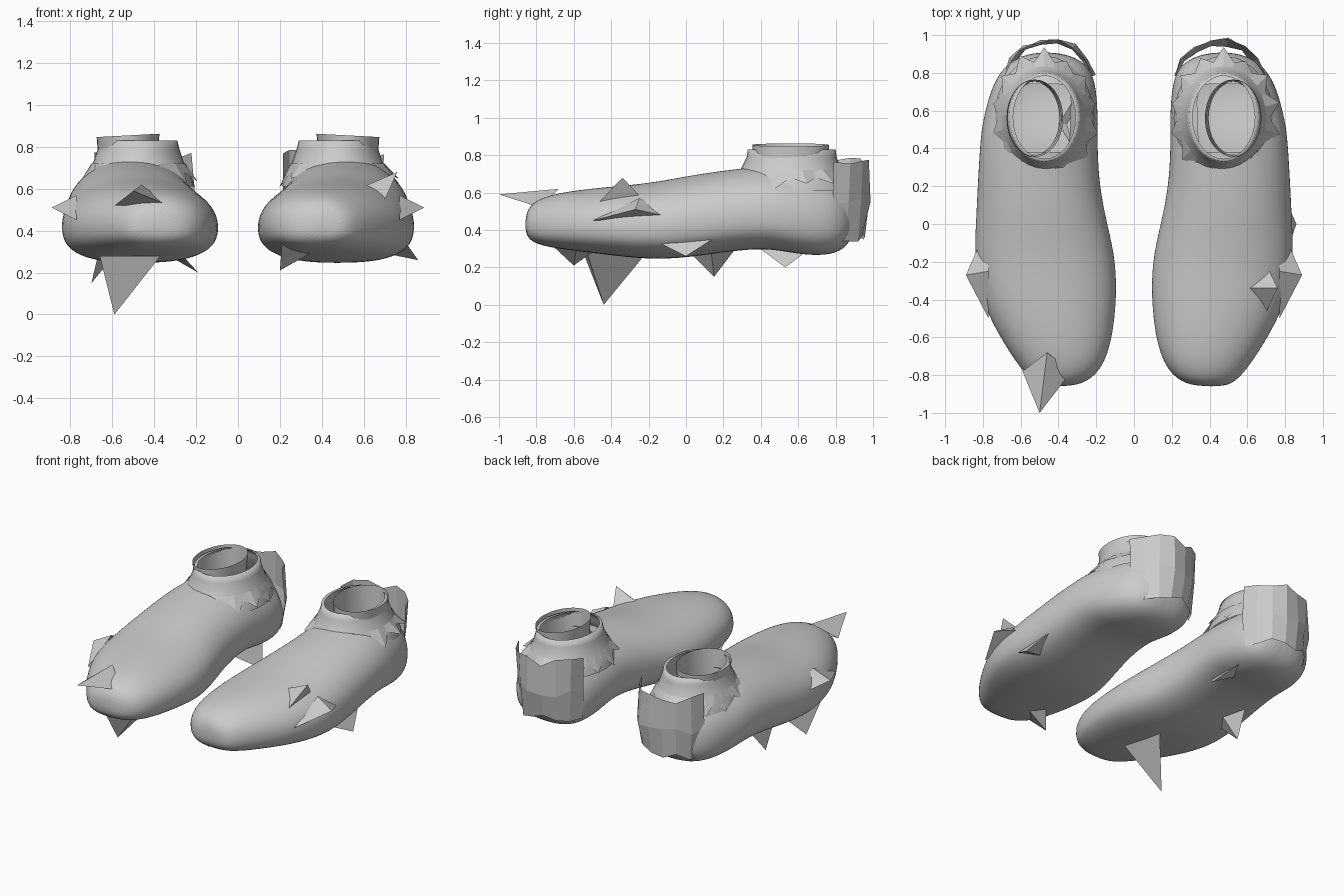
import bpy, bmesh, math, random
from mathutils import Vector

if "Cube" in bpy.data.objects:
    bpy.data.objects.remove(bpy.data.objects["Cube"])
random.seed(4)

grey = bpy.data.materials.new("plain grey")
grey.use_nodes = True
colour = (0.6, 0.6, 0.6, 1)
grey.diffuse_color = colour
grey.node_tree.nodes["Principled BSDF"].inputs["Base Color"].default_value = colour


def finish(bm, name, smooth=True, subdivide=0):
    """Turn a bmesh into a named grey object."""
    bmesh.ops.recalc_face_normals(bm, faces=bm.faces)
    mesh = bpy.data.meshes.new(name)
    bm.to_mesh(mesh)
    bm.free()
    mesh.materials.append(grey)
    for polygon in mesh.polygons:
        polygon.use_smooth = smooth
    obj = bpy.data.objects.new(name, mesh)
    bpy.context.collection.objects.link(obj)
    if subdivide:
        modifier = obj.modifiers.new("smooth_form", "SUBSURF")
        modifier.levels = modifier.render_levels = subdivide
    return obj


def loft(rows, closed=True, caps=False):
    """Bridge successive rows of points with quads."""
    bm = bmesh.new()
    rings = [[bm.verts.new(p) for p in row] for row in rows]
    for a, b in zip(rings, rings[1:]):
        count = len(a)
        for i in range(count if closed else count - 1):
            j = (i + 1) % count
            bm.faces.new((a[i], a[j], b[j], b[i]))
    if caps:
        bm.faces.new(rings[0])
        bm.faces.new(rings[-1])
    return bm


def ellipse(cx, cy, rx, ry, z, tilt=0.0, count=32):
    steps = [math.tau * i / count for i in range(count)]
    return [(cx + rx * math.cos(t), cy + ry * math.sin(t), z - tilt * math.cos(t))
            for t in steps]


def section(side, y, inner, outer, bottom, top):
    """Rounded cross-section of the shoe, flatter below than above."""
    cx, rx = (inner + outer) / 2, (outer - inner) / 2
    middle = bottom + (top - bottom) * 0.42
    points = []
    for i in range(24):
        t = math.tau * i / 24
        c, s = math.cos(t), math.sin(t)
        power = 0.95 if s > 0 else 0.75
        height = top - middle if s > 0 else middle - bottom
        x = cx + rx * math.copysign(abs(c) ** power, c)
        z = middle + height * math.copysign(abs(s) ** power, s)
        points.append((side * x, y, z))
    return points


def spike(name, tip, root, spread, depth):
    """Sharp torn point: a tip joined to a thin triangular base."""
    tip, root, spread, depth = map(Vector, (tip, root, spread, depth))
    bm = bmesh.new()
    point = bm.verts.new(tip)
    base = [bm.verts.new(p) for p in (root - spread, root + depth, root + spread)]
    for i in range(3):
        bm.faces.new((point, base[i], base[(i + 1) % 3]))
    finish(bm, name, smooth=False)


# y, inner edge, outer edge, bottom, top
SECTIONS = [
    (-.86, .34, .48, .39, .47), (-.83, .22, .55, .33, .55),
    (-.7, .13, .65, .30, .60), (-.45, .09, .80, .27, .63),
    (-.2, .09, .85, .24, .65), (0, .14, .84, .25, .69),
    (.2, .18, .83, .28, .72), (.38, .19, .82, .30, .74),
    (.5, .19, .81, .29, .74), (.6, .19, .79, .27, .73),
    (.74, .20, .75, .26, .71), (.85, .24, .68, .29, .66),
    (.91, .38, .55, .40, .53),
]

for label, side in (("right", -1), ("left", 1)):
    # Shoe body with an opening for the ankle
    bm = loft([section(side, *s) for s in SECTIONS], caps=True)
    opening = [f for f in bm.faces
               if f.calc_center_median().z > 0.6
               and abs(f.calc_center_median().x * side - 0.5) < 0.17
               and 0.38 < f.calc_center_median().y < 0.74]
    bmesh.ops.delete(bm, geom=opening, context="FACES")
    finish(bm, label + "_shoe_body", subdivide=2)

    # Flared outer collar
    cx = side * 0.475
    collar = [ellipse(cx, .56, .265, .33, .61), ellipse(cx, .56, .25, .30, .67),
              ellipse(cx, .56, .215, .265, .73), ellipse(cx, .565, .195, .24, .79),
              ellipse(cx, .565, .185, .235, .83), ellipse(cx, .565, .165, .22, .83)]
    finish(loft(collar), label + "_collar")

    # Inner ankle tube with a slanted rim
    tx = side * 0.525
    tube = [ellipse(tx, .56, .13, .19, .52), ellipse(tx, .56, .14, .195, .72),
            ellipse(tx, .56, .15, .205, .855, side * 0.008)]
    finish(loft(tube), label + "_ankle_tube")

    # Ragged fringe hanging around the collar
    upper, lower = [], []
    for i in range(28):
        t = math.tau * i / 28
        reach = random.uniform(1.08, 1.22) if i % 2 else 0.98
        drop = random.uniform(0.60, 0.65) if i % 2 else 0.68
        c, s = math.cos(t), math.sin(t)
        upper.append((cx + .225 * c, .56 + .275 * s, .72))
        lower.append((cx + .25 * reach * c, .56 + .31 * reach * s, drop))
    finish(loft([upper, lower]), label + "_fringe", smooth=False)

    # Loose heel panel
    rows = []
    for z, scale in ((.36, .88), (.55, 1.0), (.76, .97)):
        row = []
        for i in range(8):
            t = math.radians(15 + 150 * i / 7)
            r = scale * random.uniform(0.93, 1.02)
            row.append((side * (.45 + .26 * r * math.cos(t)),
                        .72 + .27 * r * math.sin(t),
                        z + random.uniform(-.03, .03)))
        rows.append(row)
    finish(loft(rows, closed=False), label + "_heel_panel", smooth=False)

    # Point on the outer edge of the forefoot
    spike(label + "_outer_point", (side * .89, -.27, .51), (side * .77, -.25, .45),
          (0, .25, 0), (0, 0, .12))

# Torn points on the right shoe
spike("right_toe_point", (-.5, -1, .59), (-.46, -.78, .52), (.13, 0, 0), (0, .1, .1))
spike("right_sole_point", (-.59, -.44, 0), (-.52, -.38, .28), (.14, .17, 0), (.15, -.15, 0))
spike("right_arch_point", (-.7, .15, .15), (-.66, .13, .32), (0, .15, 0), (.1, 0, 0))
spike("right_heel_point", (-.19, .53, .2), (-.3, .53, .32), (0, .16, 0), (-.1, 0, 0))
# Torn points on the left shoe
spike("left_toe_point", (.2, -.6, .21), (.28, -.58, .34), (.07, .16, 0), (.15, 0, 0))
spike("left_side_point", (.86, 0, .26), (.76, -.03, .4), (0, .25, 0), (-.1, 0, -.1))
spike("left_top_point", (.76, -.34, .68), (.68, -.34, .5), (0, .17, 0), (-.15, 0, .08))
